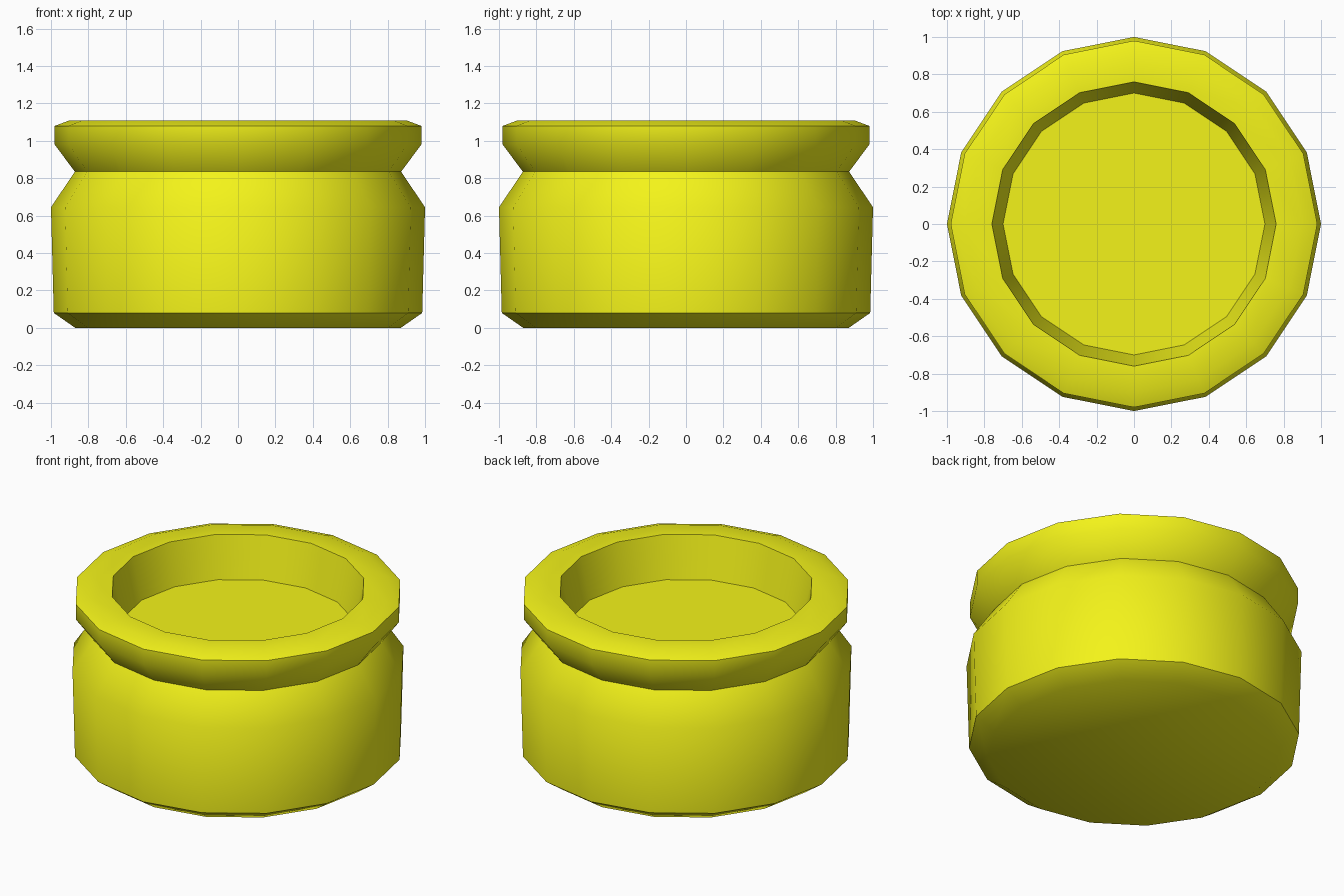
import bpy, bmesh
from math import sin, cos, tau, radians

if "Cube" in bpy.data.objects:
    bpy.data.objects.remove(bpy.data.objects["Cube"])

SIDES = 16

# outer wall, grooved neck, rim, then recessed top (radius, height)
PROFILE = [(0.87, 0), (0.985, 0.08), (1.0, 0.645), (0.872, 0.835), (0.98, 0.98),
           (0.98, 1.08), (0.90, 1.11), (0.76, 1.11), (0.70, 0.84)]


def lathe(name, profile, sides):
    bm = bmesh.new()
    rings = [[bm.verts.new((r * cos(tau * i / sides), r * sin(tau * i / sides), z))
              for i in range(sides)] for r, z in profile]
    for a, b in zip(rings, rings[1:]):
        for i in range(sides):
            j = (i + 1) % sides
            bm.faces.new((a[i], a[j], b[j], b[i]))
    bm.faces.new(rings[0][::-1])
    bm.faces.new(rings[-1])
    mesh = bpy.data.meshes.new(name)
    bm.to_mesh(mesh)
    bm.free()
    obj = bpy.data.objects.new(name, mesh)
    bpy.context.collection.objects.link(obj)
    return obj


# one closed lathed body
jar = lathe("round_jar", PROFILE, SIDES)
bpy.context.view_layer.objects.active = jar
jar.select_set(True)
bpy.ops.object.shade_smooth_by_angle(angle=radians(40))

# yellow material
yellow = bpy.data.materials.new("yellow")
yellow.diffuse_color = (0.9, 0.9, 0.01, 1)
yellow.use_nodes = True
yellow.node_tree.nodes["Principled BSDF"].inputs["Base Color"].default_value = yellow.diffuse_color
jar.data.materials.append(yellow)
